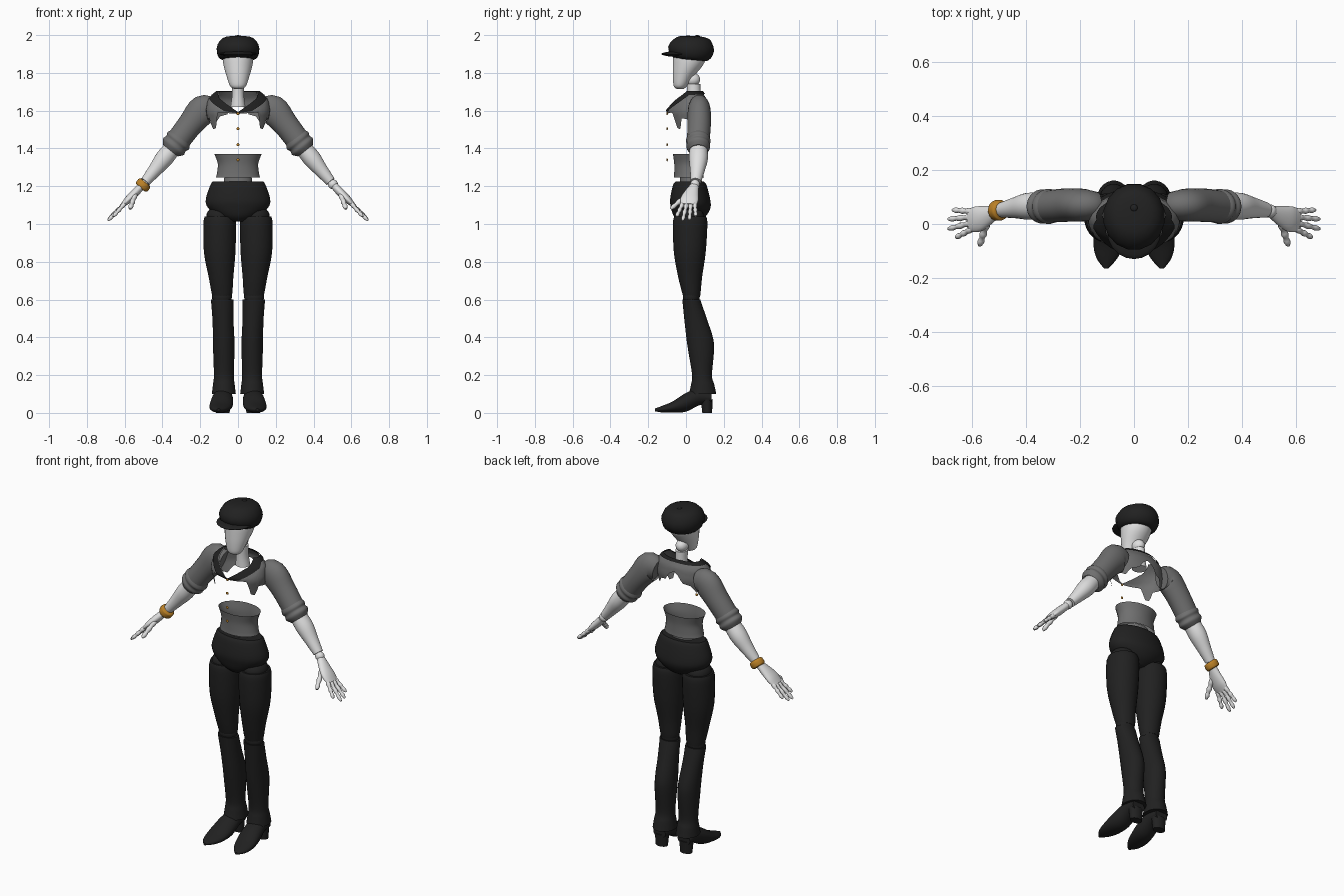
import bpy, bmesh, math
from mathutils import Vector

cube = bpy.data.objects.get("Cube")
if cube:
    bpy.data.objects.remove(cube, do_unlink=True)
built = []


def material(name, rgb):
    m = bpy.data.materials.new(name)
    m.use_nodes = True
    m.diffuse_color = (*rgb, 1)
    m.node_tree.nodes["Principled BSDF"].inputs["Base Color"].default_value = (*rgb, 1)
    return m


BLACK = material("black cloth", (0.015, 0.015, 0.015))
GREY = material("grey shirt", (0.16, 0.16, 0.16))
PALE = material("pale skin", (0.75, 0.75, 0.75))
GOLD = material("gold", (0.5, 0.22, 0.02))
X, Y, Z = Vector((1, 0, 0)), Vector((0, 1, 0)), Vector((0, 0, 1))


def finish(name, bm, mat, mirror=False):
    bmesh.ops.recalc_face_normals(bm, faces=bm.faces)
    me = bpy.data.meshes.new(name)
    bm.to_mesh(me)
    bm.free()
    me.materials.append(mat)
    ob = bpy.data.objects.new(name, me)
    bpy.context.collection.objects.link(ob)
    if mirror:
        mod = ob.modifiers.new("Mirror", "MIRROR")
        mod.use_mirror_merge = False
    built.append(ob)
    return ob


def skin_rings(bm, rings, caps=True):
    for a, b in zip(rings, rings[1:]):
        for i in range(len(a)):
            j = (i + 1) % len(a)
            bm.faces.new((a[i], a[j], b[j], b[i]))
    if caps:
        bm.faces.new(rings[0])
        bm.faces.new(rings[-1])


def smooth_path(secs, steps):
    """Catmull-Rom through rows of numbers."""
    out = []
    for k in range(len(secs) - 1):
        p = [secs[max(0, min(len(secs) - 1, k + d))] for d in (-1, 0, 1, 2)]
        for s in range(steps):
            t = s / steps
            out.append([b + t / 2 * (c - a + t * (2*a - 5*b + 4*c - d + t * (3*(b - c) + d - a)))
                        for a, b, c, d in zip(*p)])
    return out + [list(secs[-1])]


def loft(name, secs, mat, axis=None, ref=Y, mirror=False, n=24, steps=4, caps=True, shear=0):
    """Sections are x, y, z, radius across, radius along ref."""
    rows = smooth_path(secs, steps)
    pts = [Vector(r[:3]) for r in rows]
    bm = bmesh.new()
    rings = []
    for k, r in enumerate(rows):
        t = axis or (pts[min(k + 1, len(pts) - 1)] - pts[max(k - 1, 0)]).normalized()
        u = (ref - t * ref.dot(t)).normalized()
        v = u.cross(t)
        ring = []
        for i in range(n):
            a = math.tau * (i + 0.5) / n
            co = pts[k] + v * (r[3] * math.cos(a)) + u * (r[4] * math.sin(a))
            co.z += shear * co.y
            ring.append(bm.verts.new(co))
        rings.append(ring)
    skin_rings(bm, rings, caps)
    return finish(name, bm, mat, mirror)


def ball(name, loc, size, mat, mirror=False):
    bm = bmesh.new()
    bmesh.ops.create_uvsphere(bm, u_segments=20, v_segments=12, radius=1)
    bmesh.ops.scale(bm, vec=Vector(size), verts=bm.verts)
    bmesh.ops.translate(bm, vec=Vector(loc), verts=bm.verts)
    return finish(name, bm, mat, mirror)


def lookup(table, x):
    for (a, *p), (b, *q) in zip(table, table[1:]):
        if x <= b:
            t = max(0, (x - a) / (b - a))
            return [c + (d - c) * t for c, d in zip(p, q)]
    return list(table[-1][1:])


def shell(name, profile, low, high, mat, grow=0, n=72, rows=8):
    """Open cloth; profile is z, half width, front y, back y; edges vary by angle from front."""
    bm = bmesh.new()
    rings = []
    for k in range(rows + 1):
        ring = []
        for i in range(n):
            a = 360 * i / n
            lo, hi = low(min(a, 360 - a)), high(min(a, 360 - a))
            z = lo + (hi - lo) * k / rows
            w, front, back = lookup(profile, z)
            c, s = math.cos(math.radians(a)), math.sin(math.radians(a))
            ring.append(bm.verts.new(((w + grow) * s, (front + back) / 2 - ((back - front) / 2 + grow) * c,
                                      z + grow * 0.5)))
        rings.append(ring)
    skin_rings(bm, rings, caps=False)
    return finish(name, bm, mat)


# Head and neck
loft("head", [(0, -.03, 1.715, .02, .018), (0, -.03, 1.73, .042, .035), (0, -.015, 1.78, .06, .055),
              (0, .01, 1.84, .077, .08), (0, .02, 1.89, .082, .088), (0, .02, 1.94, .07, .08)],
     PALE, axis=Z)
ball("neck_upper", (0, .035, 1.765), (.034, .04, .035), PALE)
loft("neck", [(0, .045, 1.62, .04, .04), (0, .042, 1.68, .032, .036), (0, .04, 1.74, .032, .036)], PALE, axis=Z)

# Cap
loft("cap_crown", [(0, .025, 1.872, .085, .085), (0, .025, 1.888, .106, .108), (0, .027, 1.93, .115, .124),
                   (0, .035, 1.97, .1, .105), (0, .045, 1.993, .068, .075), (0, .06, 2.0, .015, .015)],
     BLACK, axis=Z, n=16, steps=2, shear=-.09)
brim = ball("cap_brim", (0, -.025, 1.9), (.1, .105, .016), BLACK)
ball("cap_button", (0, .06, 1.994), (.013, .013, .006), BLACK)

# Shirt yoke with ragged hem, and the collar with lapels
yoke = [(1.5, .15, -.075, .1), (1.6, .17, -.1, .12), (1.66, .16, -.06, .11), (1.7, .11, -.02, .085)]
hem = [(0, 1.583), (35, 1.59), (42, 1.585), (48, 1.51), (62, 1.5), (70, 1.56), (100, 1.55),
       (130, 1.53), (145, 1.57), (160, 1.58), (170, 1.62), (180, 1.64)]
neckline = [(0, 1.59), (30, 1.65), (60, 1.7), (180, 1.7)]
lapel_width = [(0, .006), (25, .045), (60, .05), (80, .02), (180, .015)]
top_edge = lambda a: lookup(neckline, a)[0]
shell("shirt_yoke", yoke, lambda a: lookup(hem, a)[0], top_edge, GREY)
shell("collar_lapels", yoke, lambda a: top_edge(a) - lookup(lapel_width, a)[0], top_edge, BLACK, grow=.006)

# Midriff, waist and front buttons
loft("shirt_midriff", [(0, .015, 1.245, .118, .08), (0, .015, 1.27, .112, .078), (0, .015, 1.32, .108, .078),
                       (0, .015, 1.37, .126, .085)], GREY, axis=Z, caps=False)
loft("waist", [(0, .02, 1.19, .078, .055), (0, .02, 1.26, .072, .05)], GREY, axis=Z)
for i, z in enumerate((1.585, 1.505, 1.42, 1.34)):
    ball(f"shirt_button_{i + 1}", (0, -.1, z), (.008, .004, .008), GOLD)

# Hips and legs
loft("hips", [(0, .02, 1.225, .135, .075), (0, .02, 1.205, .148, .09), (0, .022, 1.13, .172, .107),
              (0, .025, 1.085, .16, .105), (0, .02, 1.04, .105, .085), (0, .015, 1.012, .05, .05)], BLACK, axis=Z)
ball("hip_joints", (.1, .02, 1.04), (.068, .075, .055), BLACK, True)
loft("thighs", [(.097, .022, 1.04, .08, .085), (.097, .022, 1.0, .087, .092), (.097, .02, .85, .084, .085),
                (.09, .022, .72, .066, .064), (.085, .028, .64, .056, .05), (.085, .03, .615, .05, .045)],
     BLACK, axis=Z, mirror=True)
ball("knees", (.085, .028, .615), (.053, .045, .05), BLACK, True)
loft("shins", [(.084, .028, .6, .06, .048), (.08, .05, .5, .056, .06), (.076, .072, .4, .057, .071),
               (.075, .08, .33, .057, .069), (.075, .085, .2, .053, .053), (.075, .088, .15, .058, .062),
               (.075, .088, .1, .064, .073)], BLACK, axis=Z, mirror=True)

# Pointed shoes with block heels
loft("shoes", [(.08, .135, .08, .04, .03), (.08, .07, .085, .05, .045), (.085, 0, .056, .06, .05),
               (.093, -.07, .031, .058, .03), (.1, -.125, .02, .04, .018), (.103, -.165, .016, .008, .007)],
     BLACK, axis=-Y, ref=Z, mirror=True)
loft("shoe_heels", [(.08, .112, .0, .036, .026), (.08, .11, .07, .042, .032)], BLACK, axis=Z, mirror=True)
ball("ankles", (.08, .085, .11), (.045, .05, .05), BLACK, True)

# Sleeves with rolled cuffs
loft("sleeves", [(.135, .07, 1.6, .06, .048), (.185, .07, 1.603, .08, .06), (.25, .07, 1.53, .068, .062),
                 (.315, .065, 1.445, .064, .06)], GREY, mirror=True)
loft("rolled_cuffs", [(.3, .065, 1.46, .06, .056), (.316, .065, 1.441, .073, .065), (.328, .065, 1.426, .066, .06),
                      (.342, .065, 1.409, .07, .063), (.358, .065, 1.389, .05, .048)], GREY, mirror=True)

# Forearms, wrists and hands
loft("forearms", [(.34, .066, 1.41, .044, .046), (.39, .066, 1.348, .048, .05), (.44, .06, 1.285, .037, .039),
                  (.49, .052, 1.225, .027, .028)], PALE, mirror=True)
ball("wrists", (.503, .048, 1.21), (.026, .025, .026), PALE, True)
loft("palms", [(.512, .045, 1.2, .02, .024), (.545, .03, 1.165, .022, .038), (.58, .018, 1.13, .02, .048),
               (.61, .014, 1.1, .012, .042)], PALE, mirror=True)


def finger(name, base, tip, r):
    a, b = Vector(base), Vector(tip)
    widths = (.9, 1.1, .75, 1.05, .7, .95, .45)
    secs = [(*a.lerp(b, i / 6), r * w, r * w) for i, w in enumerate(widths)]
    loft(name, secs, PALE, mirror=True, n=10, steps=2)


for label, y0, y1, x1, z1 in (("index", -.018, -.05, .66, 1.04), ("middle", .004, -.018, .688, 1.018),
                              ("ring", .026, .018, .688, 1.022), ("little", .046, .052, .672, 1.042)):
    finger(label + "_fingers", (.6, y0, 1.108), (x1, y1, z1), .0115)
finger("thumbs", (.545, .005, 1.155), (.572, -.08, 1.08), .014)

# Bracelet on the right wrist
loft("bracelet", [(-.49, .052, 1.222, .03, .03), (-.495, .052, 1.216, .039, .038), (-.51, .05, 1.197, .039, .038),
                  (-.515, .05, 1.191, .03, .03)], GOLD, n=16)

for ob in bpy.context.selected_objects:
    ob.select_set(False)
for ob in built:
    ob.select_set(True)
bpy.context.view_layer.objects.active = built[0]
bpy.ops.object.shade_smooth_by_angle(angle=math.radians(40))
